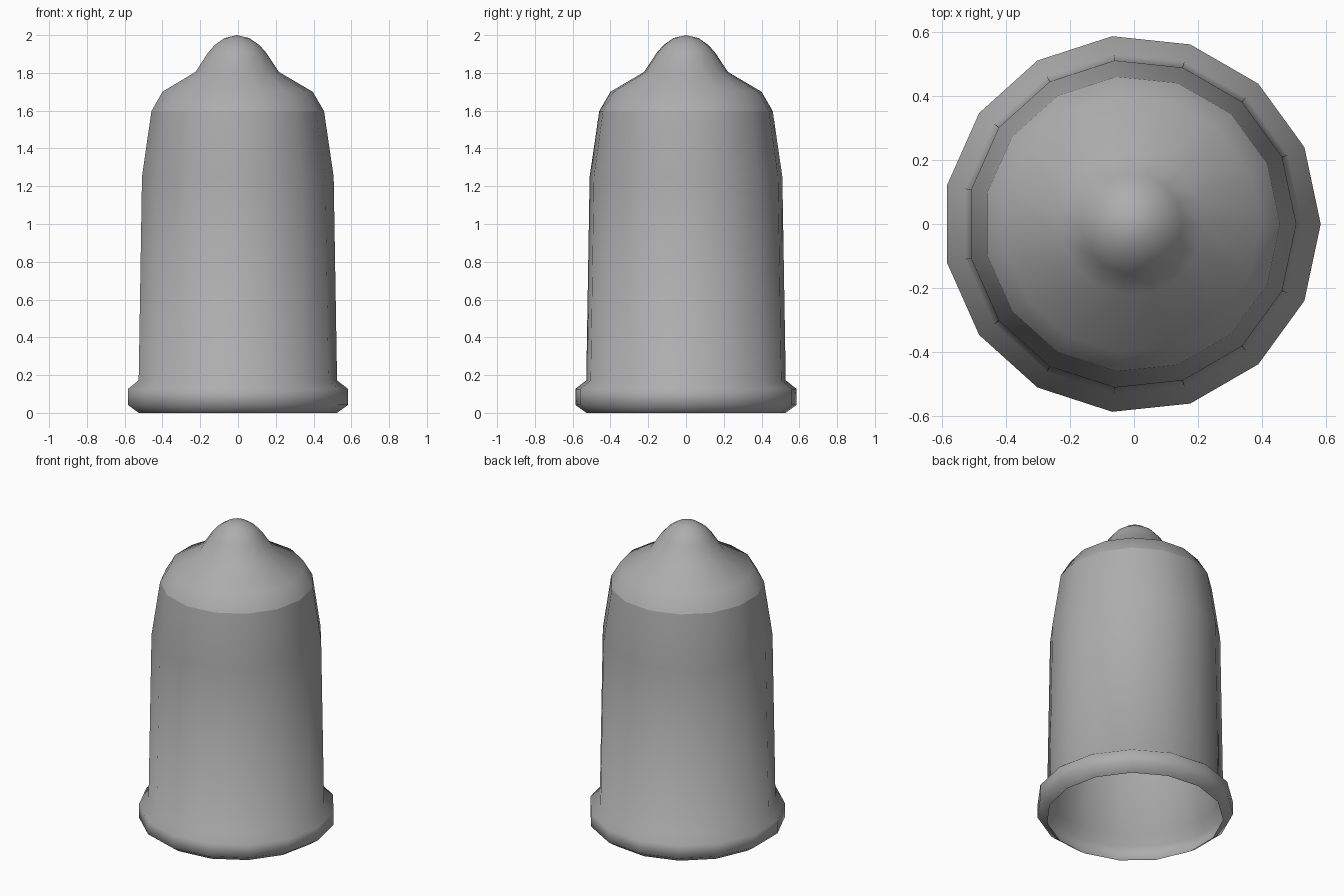
import bpy, bmesh, math

if "Cube" in bpy.data.objects:
    bpy.data.objects.remove(bpy.data.objects["Cube"])

SIDES = 15
CENTRE_X = -0.0065

# Single thin shell profile (radius, height) from the bottom lip up to the tip
shell = [(0.53, 0.0), (0.589, 0.042), (0.589, 0.127), (0.531, 0.172),
         (0.513, 1.25), (0.462, 1.597), (0.402, 1.70), (0.223, 1.805),
         (0.157, 1.905), (0.12, 1.947), (0.067, 1.984), (0.0, 2.0)]


def ring(bm, r, z):
    if r == 0:
        return [bm.verts.new((CENTRE_X, 0, z))]
    return [bm.verts.new((CENTRE_X + r * math.cos(2 * math.pi * i / SIDES),
                          r * math.sin(2 * math.pi * i / SIDES), z))
            for i in range(SIDES)]


def lathe(name, profile, sharp_rings, material):
    bm = bmesh.new()
    rings = [ring(bm, r, z) for r, z in profile]
    for a, b in zip(rings, rings[1:]):
        for i in range(SIDES):
            j = (i + 1) % SIDES
            if len(b) == 1:
                bm.faces.new((a[i], a[j], b[0]))
            else:
                bm.faces.new((a[i], a[j], b[j], b[i]))
    for f in bm.faces:
        f.smooth = True
    for k in sharp_rings:
        for i in range(SIDES):
            bm.edges.get((rings[k][i], rings[k][(i + 1) % SIDES])).smooth = False
    mesh = bpy.data.meshes.new(name)
    bm.to_mesh(mesh)
    bm.free()
    mesh.materials.append(material)
    obj = bpy.data.objects.new(name, mesh)
    bpy.context.collection.objects.link(obj)
    return obj


# Mid grey finish
grey = bpy.data.materials.new("mid_grey")
grey.diffuse_color = (0.42, 0.42, 0.42, 1)
grey.use_nodes = True
grey.node_tree.nodes["Principled BSDF"].inputs["Base Color"].default_value = grey.diffuse_color

# Open-bottomed cap: flared rim, tapering wall, shoulder and rounded tip
lathe("hollow_cap", shell, [5], grey)
